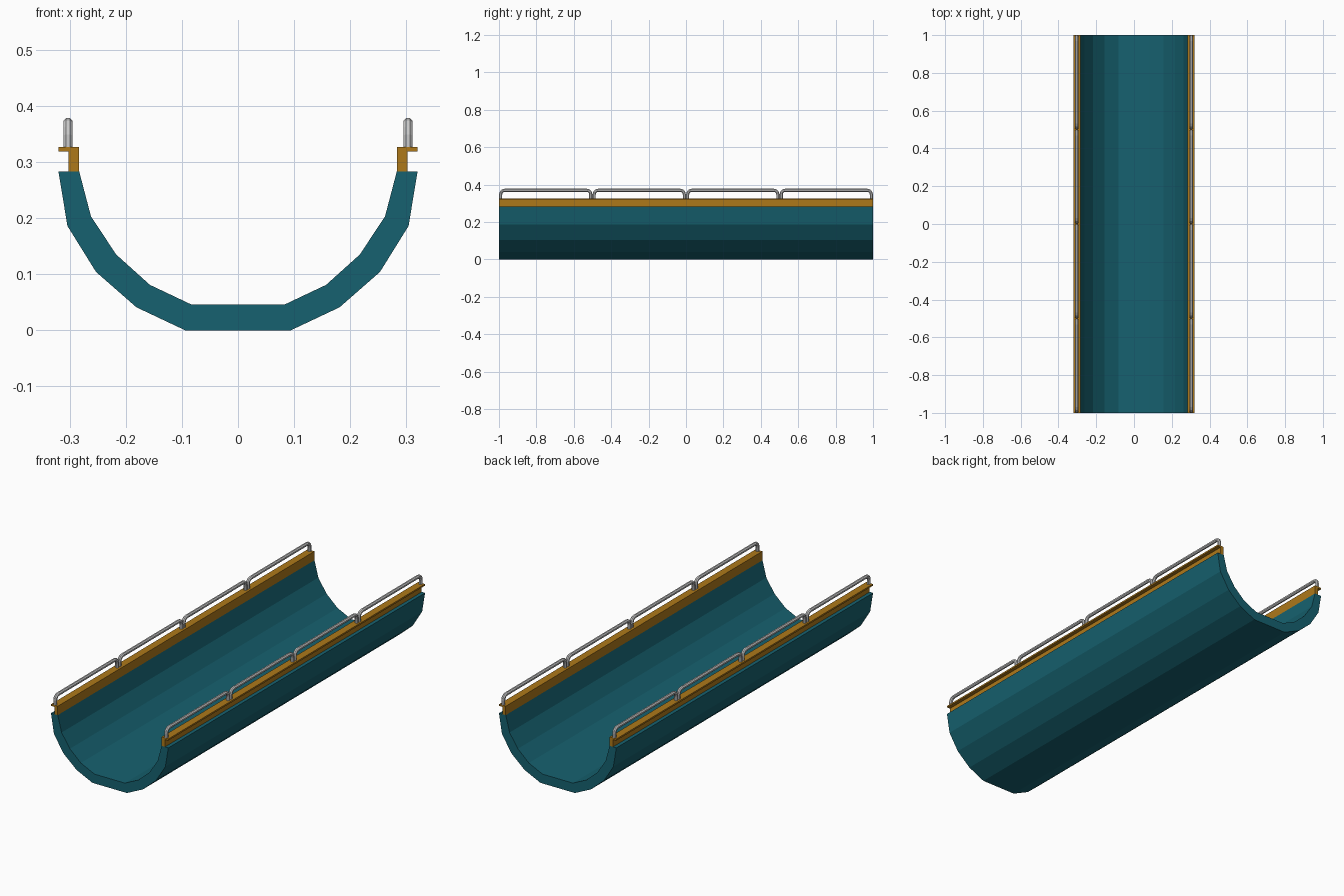
import bpy, bmesh, math
from mathutils import Vector

if "Cube" in bpy.data.objects:
    bpy.data.objects.remove(bpy.data.objects["Cube"])


def material(name, rgb):
    m = bpy.data.materials.new(name)
    m.diffuse_color = (*rgb, 1)
    m.use_nodes = True
    m.node_tree.nodes["Principled BSDF"].inputs["Base Color"].default_value = m.diffuse_color
    return m


def finish(name, bm, mat=None):
    bmesh.ops.recalc_face_normals(bm, faces=bm.faces)
    me = bpy.data.meshes.new(name)
    bm.to_mesh(me)
    bm.free()
    ob = bpy.data.objects.new(name, me)
    bpy.context.collection.objects.link(ob)
    if mat:
        me.materials.append(mat)
    return ob


def extrude_profile(name, pts, mat):
    """Extrude an x-z outline along the full length in y."""
    bm = bmesh.new()
    f = bm.faces.new([bm.verts.new((x, -1, z)) for x, z in pts])
    new = bmesh.ops.extrude_face_region(bm, geom=[f])["geom"]
    bmesh.ops.translate(bm, vec=(0, 2, 0),
                        verts=[v for v in new if isinstance(v, bmesh.types.BMVert)])
    return finish(name, bm, mat)


def tube(name, x, path, r, sides=8):
    """Sweep a round section along a y-z path."""
    bm = bmesh.new()
    pts = [Vector((x, y, z)) for y, z in path]
    rings = []
    for i, p in enumerate(pts):
        t = (pts[min(i + 1, len(pts) - 1)] - pts[max(i - 1, 0)]).normalized()
        side = Vector((1, 0, 0))
        up = t.cross(side)
        rings.append([bm.verts.new(p + r * (side * math.cos(a) + up * math.sin(a)))
                      for a in [(k + 0.5) * math.tau / sides for k in range(sides)]])
    for a, b in zip(rings, rings[1:]):
        for k in range(sides):
            n = (k + 1) % sides
            bm.faces.new((a[k], a[n], b[n], b[k]))
    bm.faces.new(rings[0])
    bm.faces.new(rings[-1])
    return finish(name, bm)


teal = material("teal", (0.008, 0.12, 0.16))
ochre = material("ochre", (0.42, 0.19, 0.01))

# Faceted trough
outer = [(0.32, 0.283), (0.304, 0.186), (0.253, 0.104), (0.181, 0.041), (0.094, 0)]
inner = [(0.083, 0.046), (0.157, 0.081), (0.217, 0.135), (0.262, 0.203), (0.283, 0.283)]
mirror = lambda pts: [(-x, z) for x, z in reversed(pts)]
extrude_profile("trough", outer + mirror(outer) + mirror(inner) + inner, teal)

# Lipped edge strips and handrails on both sides
strip = [(0.283, 0.283), (0.302, 0.283), (0.302, 0.319),
         (0.32, 0.319), (0.32, 0.327), (0.283, 0.327)]
R, TOP, BEND = 0.009, 0.370, 0.022
for s, label in ((-1, "left"), (1, "right")):
    extrude_profile(f"{label}_edge_strip", [(s * x, z) for x, z in strip], ochre)
    for i in range(4):
        y0, y1 = -1 + 0.5 * i + R, -0.5 + 0.5 * i - R
        arc = [math.radians(a) for a in (0, 30, 60, 90)]
        path = [(y0, 0.325)]
        path += [(y0 + BEND * (1 - math.cos(a)), TOP - BEND * (1 - math.sin(a))) for a in arc]
        path += [(y1 - BEND * (1 - math.cos(a)), TOP - BEND * (1 - math.sin(a)))
                 for a in reversed(arc)]
        path += [(y1, 0.325)]
        tube(f"{label}_handrail_{i + 1}", s * 0.303, path, R)
